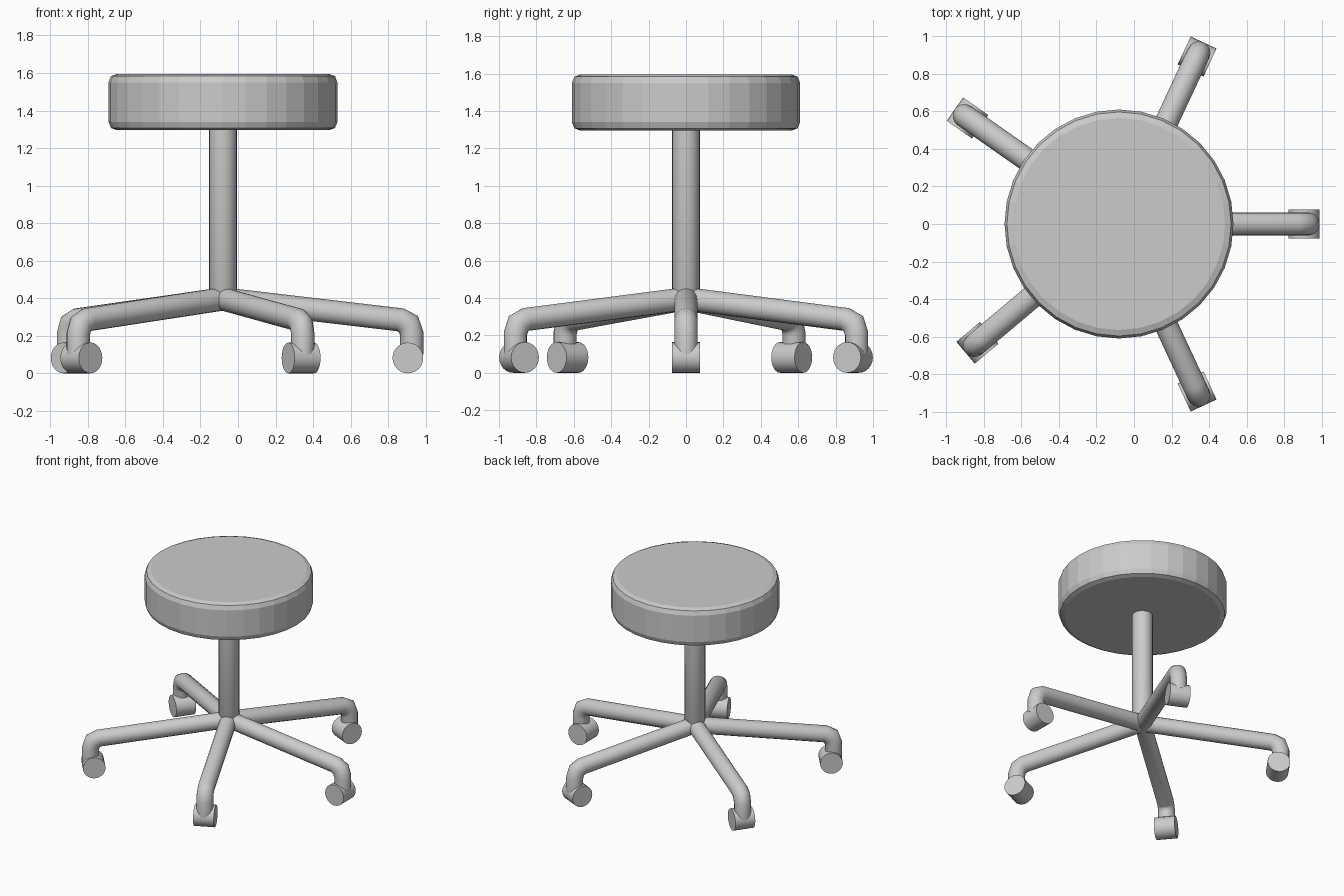
import bpy
from math import radians, cos, sin, pi
from mathutils import Matrix, Vector

if "Cube" in bpy.data.objects:
    bpy.data.objects.remove(bpy.data.objects["Cube"])

CX = -0.08                              # column axis
ANGLES = [0, 65, 145, 220, 295]         # leg directions, slightly uneven


def smooth(obj, angle=35):
    bpy.ops.object.select_all(action='DESELECT')
    obj.select_set(True)
    bpy.context.view_layer.objects.active = obj
    bpy.ops.object.shade_smooth_by_angle(angle=radians(angle))


def mesh_object(name, verts, faces):
    me = bpy.data.meshes.new(name)
    me.from_pydata(verts, [], faces)
    obj = bpy.data.objects.new(name, me)
    bpy.context.collection.objects.link(obj)
    return obj


def lathe(name, profile, sides):
    """Spin (radius, z) points round z and cap both ends."""
    verts = [(r * cos(2 * pi * i / sides), r * sin(2 * pi * i / sides), z)
             for r, z in profile for i in range(sides)]
    faces = [(k * sides + i, k * sides + (i + 1) % sides,
              (k + 1) * sides + (i + 1) % sides, (k + 1) * sides + i)
             for k in range(len(profile) - 1) for i in range(sides)]
    last = (len(profile) - 1) * sides
    faces += [tuple(reversed(range(sides))), tuple(range(last, last + sides))]
    return mesh_object(name, verts, faces)


def tube(name, path, radius, sides=16):
    """Mitred tube along a path of (x, z) points in the xz plane."""
    pts = [Vector((x, 0, z)) for x, z in path]
    dirs = [(b - a).normalized() for a, b in zip(pts, pts[1:])]
    verts = []
    for k, p in enumerate(pts):
        d0, d1 = dirs[max(k - 1, 0)], dirs[min(k, len(dirs) - 1)]
        t = (d0 + d1).normalized()
        up = Vector((-t.z, 0, t.x)) / t.dot(d0)
        for i in range(sides):
            a = 2 * pi * i / sides
            verts.append(p + radius * (up * cos(a) + Vector((0, -1, 0)) * sin(a)))
    faces = [(k * sides + i, k * sides + (i + 1) % sides,
              (k + 1) * sides + (i + 1) % sides, (k + 1) * sides + i)
             for k in range(len(pts) - 1) for i in range(sides)]
    last = (len(pts) - 1) * sides
    faces += [tuple(reversed(range(sides))), tuple(range(last, last + sides))]
    return mesh_object(name, verts, faces)


# Round padded seat with softened rims
seat = lathe("seat", [(0.565, 1.295), (0.597, 1.307), (0.61, 1.34),
                      (0.61, 1.55), (0.597, 1.583), (0.565, 1.595)], 32)
seat.location.x = CX

# Central column
column = lathe("column", [(0.05, 0.35), (0.075, 0.40), (0.075, 1.30)], 20)
column.location.x = CX
smooth(column)

# Five bent legs, each ending in a caster wheel
for n, deg in enumerate(ANGLES, 1):
    place = Matrix.Translation((CX, 0, 0)) @ Matrix.Rotation(radians(deg), 4, 'Z')
    leg = tube(f"leg_{n}", [(0, 0.396), (0.945, 0.285), (0.988, 0.262),
                            (1.006, 0.21), (1.006, 0.10)], 0.062)
    leg.matrix_world = place
    smooth(leg, 50)

    wheel = lathe(f"caster_wheel_{n}", [(0.082, -0.076), (0.082, 0.076)], 24)
    wheel.matrix_world = (place @ Matrix.Translation((0.985, 0, 0.082))
                          @ Matrix.Rotation(radians(90), 4, 'X'))
    smooth(wheel)
